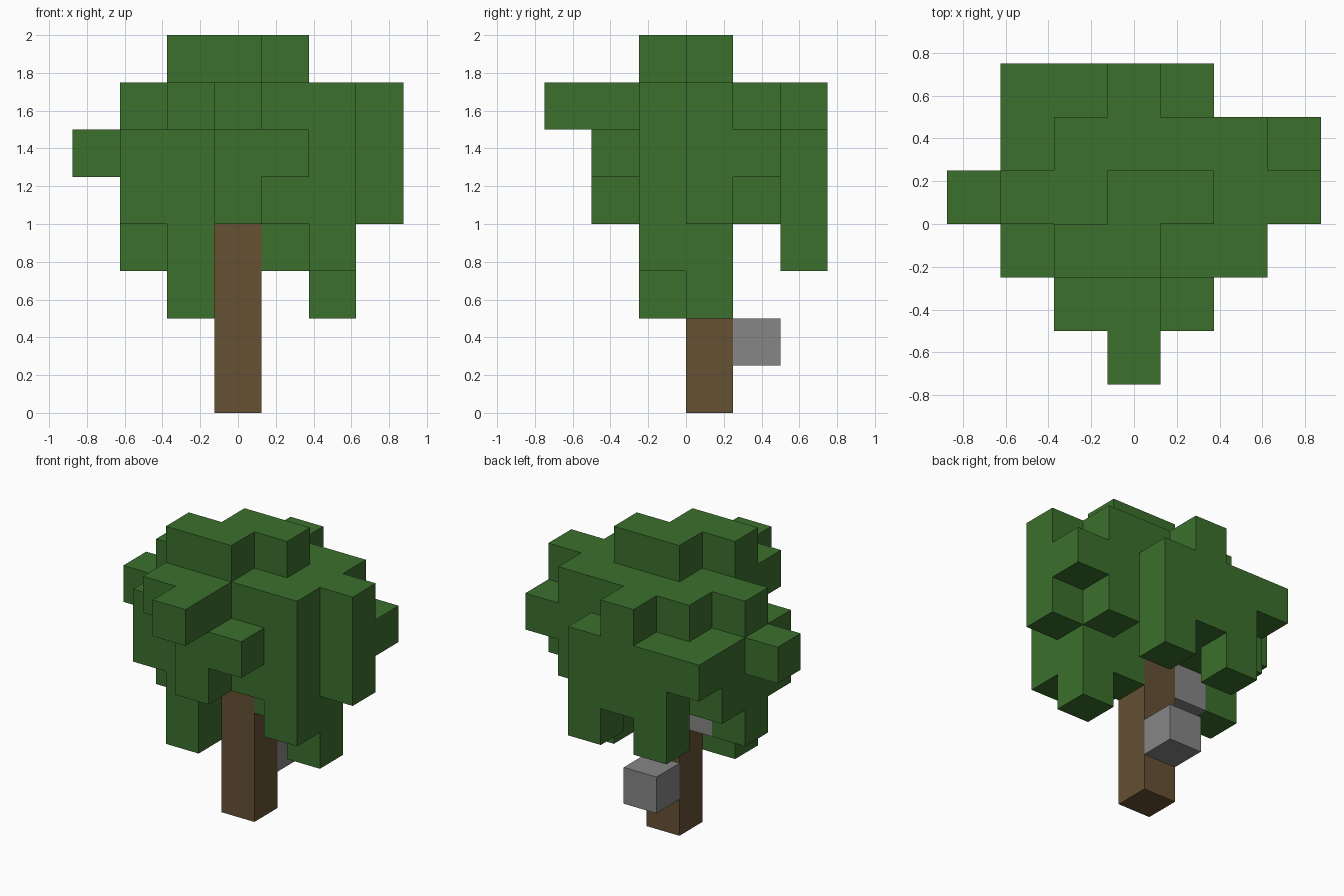
import bpy
import bmesh
from mathutils import Vector

cube = bpy.data.objects.get("Cube")
if cube:
    bpy.data.objects.remove(cube, do_unlink=True)

U = 0.25                                  # edge of one block
ORIGIN = Vector((-3.5, -3.0, 0.0))        # block grid corner, in blocks

# Leaf columns seen from above: rows run front to back, columns along +x.
# Each entry gives the lowest and highest block of that column.
LEAF_ROWS = [
    "-- -- -- 66 -- -- --",
    "-- -- 66 46 55 -- --",
    "-- 45 27 47 46 36 --",
    "55 36 46 47 37 26 46",
    "-- 45 46 46 56 46 55",
    "-- 55 35 46 35 -- --",
]


def material(name, color):
    m = bpy.data.materials.new(name)
    m.use_nodes = True
    m.diffuse_color = (*color, 1)
    bsdf = next(n for n in m.node_tree.nodes if n.type == 'BSDF_PRINCIPLED')
    bsdf.inputs["Base Color"].default_value = (*color, 1)
    bsdf.inputs["Roughness"].default_value = 1.0
    return m


def block_mesh(name, cells, solid, mat):
    """Outer skin of a set of blocks, with flat areas merged."""
    bm = bmesh.new()
    for cell in cells:
        centre = Vector(cell) + Vector((0.5, 0.5, 0.5)) + ORIGIN
        for axis in range(3):
            for sign in (-1, 1):
                n = Vector((0, 0, 0))
                n[axis] = sign
                if tuple(int(c + d) for c, d in zip(cell, n)) in solid:
                    continue
                a = Vector((0, 0, 0))
                a[(axis + 1) % 3] = 0.5
                b = n.cross(a)
                corners = (-a - b, a - b, a + b, b - a)
                bm.faces.new([bm.verts.new((centre + n / 2 + c) * U) for c in corners])
    bmesh.ops.remove_doubles(bm, verts=bm.verts, dist=0.001)
    bmesh.ops.dissolve_limit(bm, angle_limit=0.01, verts=bm.verts, edges=bm.edges)
    me = bpy.data.meshes.new(name)
    bm.to_mesh(me)
    bm.free()
    me.materials.append(mat)
    ob = bpy.data.objects.new(name, me)
    bpy.context.collection.objects.link(ob)
    return ob


# Block layout
leaves = set()
for j, row in enumerate(LEAF_ROWS):
    for i, span in enumerate(row.split()):
        if span != "--":
            leaves |= {(i, j, k) for k in range(int(span[0]), int(span[1]) + 1)}
trunk = {(3, 3, k) for k in range(4)}
lower_stone = {(3, 4, 1)}
upper_stone = {(2, 3, 3)}
solid = leaves | trunk | lower_stone | upper_stone

# Colours
green = material("leaf green", (0.045, 0.162, 0.026))
brown = material("bark brown", (0.130, 0.082, 0.034))
grey = material("stone grey", (0.238, 0.238, 0.238))

# Parts
block_mesh("leaf_canopy", leaves, solid, green)
block_mesh("trunk", trunk, solid, brown)
block_mesh("lower_block", lower_stone, solid, grey)
block_mesh("upper_block", upper_stone, solid, grey)
